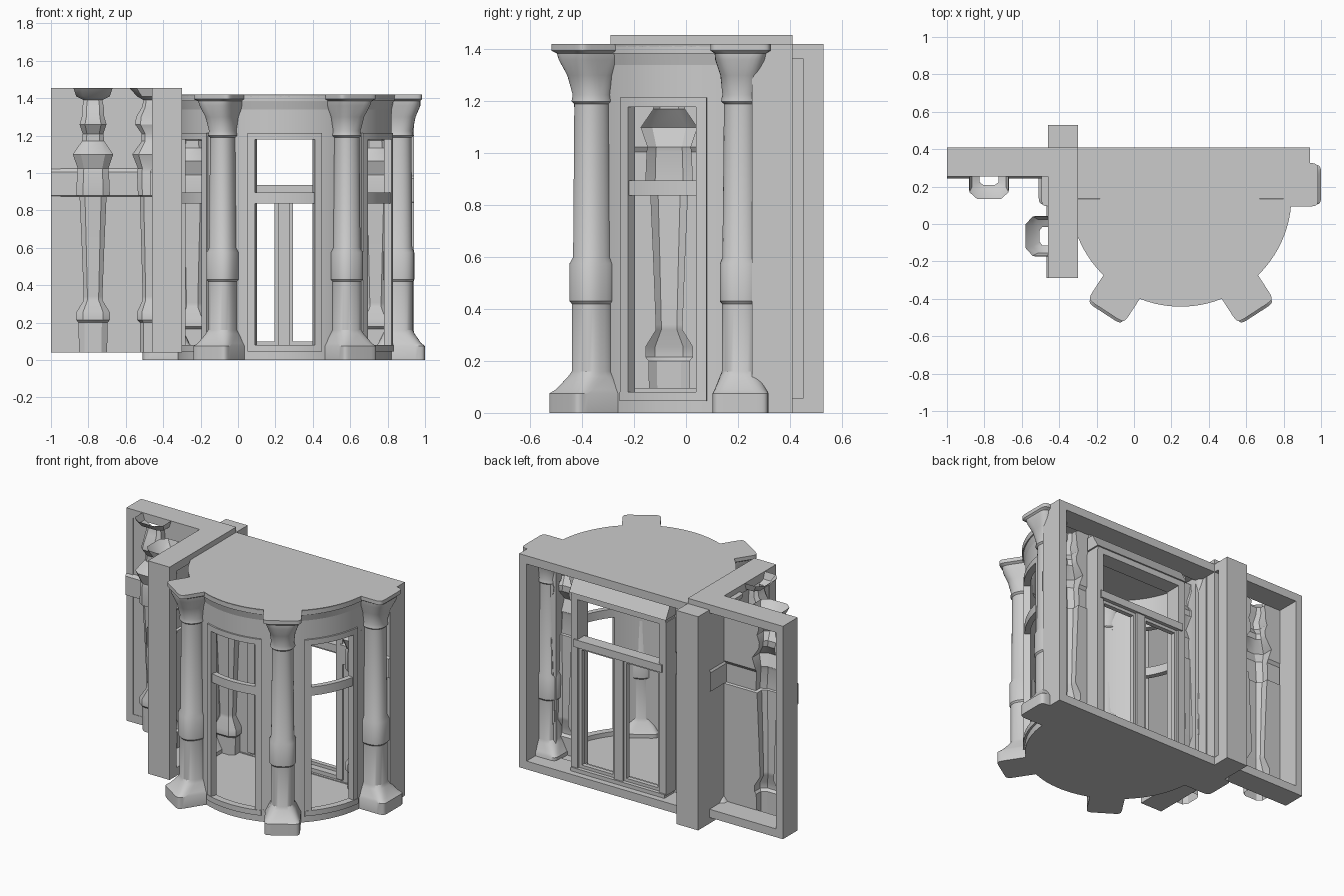
import bpy, bmesh
from math import sin, cos, radians, pi, copysign
from mathutils import Matrix, Vector

if "Cube" in bpy.data.objects:
    bpy.data.objects.remove(bpy.data.objects["Cube"])

CX, CY, ZT = 0.25, 0.15, 1.42      # bay centre and bay height


def make(name, verts, faces):
    me = bpy.data.meshes.new(name)
    bm = bmesh.new()
    vs = [bm.verts.new(v) for v in verts]
    for f in faces:
        bm.faces.new([vs[i] for i in f])
    bmesh.ops.recalc_face_normals(bm, faces=bm.faces)
    bm.to_mesh(me)
    bm.free()
    ob = bpy.data.objects.new(name, me)
    bpy.context.collection.objects.link(ob)
    return ob


def grid_faces(rows, cols, closed):
    n = cols if closed else cols - 1
    return [(r * cols + c, r * cols + (c + 1) % cols,
             (r + 1) * cols + (c + 1) % cols, (r + 1) * cols + c)
            for r in range(rows - 1) for c in range(n)]


def box(name, x0, x1, y0, y1, z0, z1):
    v = [(x, y, z) for z in (z0, z1) for x, y in ((x0, y0), (x1, y0), (x1, y1), (x0, y1))]
    return make(name, v, grid_faces(2, 4, True) + [(3, 2, 1, 0), (4, 5, 6, 7)])


def polar(r, deg):
    a = radians(deg)
    return CX + r * sin(a), CY - r * cos(a)


def arc_block(name, a0, a1, r0, r1, z0, z1, r1_top=None):
    """Curved bar around the bay centre, angles measured from the front."""
    n = max(2, int((a1 - a0) / 4) + 1)
    rt = r1_top or r1
    v = []
    for i in range(n + 1):
        a = a0 + (a1 - a0) * i / n
        v += [(*polar(r, a), z) for r, z in ((r0, z0), (r1, z0), (rt, z1), (r0, z1))]
    f = grid_faces(n + 1, 4, True) + [(0, 1, 2, 3), tuple(4 * n + k for k in (3, 2, 1, 0))]
    return make(name, v, f)


def prism(name, pts, z0, z1):
    n = len(pts)
    v = [(x, y, z) for z in (z0, z1) for x, y in pts]
    return make(name, v, grid_faces(2, n, True) + [tuple(range(n))[::-1], tuple(range(n, 2 * n))])


def frame(name, axis, u0, u1, d0, d1, z0, z1, t, tz):
    """Four boards round an open back; u runs along x or y."""
    for tag, a, b, lo, hi in (("side_a", u0, u0 + t, z0, z1), ("side_b", u1 - t, u1, z0, z1),
                              ("sill", u0 + t, u1 - t, z0, z0 + tz), ("head", u0 + t, u1 - t, z1 - tz, z1)):
        r = (a, b, d0, d1) if axis == "x" else (d0, d1, a, b)
        box(f"{name}_{tag}", *r, lo, hi)


# Tapered pilaster profile: height, half width, projection
PILASTER = [(0, .075, .07), (.16, .078, .07), (.175, .09, .085), (.215, .09, .085), (.28, .05, .055),
            (.30, .05, .055), (.56, .06, .062), (.835, .072, .07), (.84, .09, .08), (.965, .085, .085),
            (.985, .082, .08), (1.06, .108, .11), (1.13, .06, .06), (1.17, .055, .06), (1.22, .072, .095),
            (1.26, .06, .09), (1.31, .058, .06), (1.35, .05, .05), (1.37, .09, .085), (1.415, .105, .125)]


def wall_face(name, u0, u1, uc, z0, place):
    """Thin wall sheet with a pilaster in relief, hollow behind."""
    v = []
    for z, w, d in PILASTER:
        o = .014 if .838 < z < .97 else 0
        for u, dep in ((u0, o), (uc - w, o), (uc - w, d * .7), (uc - w * .6, d), (uc + w * .6, d),
                       (uc + w, d * .7), (uc + w, o), (u1, o)):
            v.append(place(u, dep, min(z + z0, 1.455)))
    return make(name, v, grid_faces(len(PILASTER), 8, False))


# Left wall and return wall, forming the inner corner
frame("left_wall", "x", -1, -.40, .255, .41, .04, 1.455, .05, .055)
wall_face("left_wall_face", -1, -.4, -.775, .04, lambda u, d, z: (u, .258 - d, z))
frame("return_wall", "y", -.29, .41, -.46, -.30, .04, 1.455, .07, .055)
wall_face("return_wall_face", -.29, .41, -.065, .04, lambda u, d, z: (-.455 - d, u, z))
frame("end_pier", "y", .25, .53, -.46, -.30, 0, ZT, .08, .055)
box("end_pier_face", -.46, -.445, .25, .53, 0, ZT)

# Back wall of the bay: frame, two relief panels, header
frame("back_wall", "x", -.44, .94, .255, .41, 0, ZT, .055, .055)
back = lambda u, d, z: (u, .26 - d, z)
wall_face("back_panel_left", -.44, -.09, -.245, .005, back)
wall_face("back_panel_right", .58, .94, .735, .005, back)
box("back_header", -.09, .58, .25, .27, 1.20, ZT)

# Back window: architrave, jambs, transom, sashes
box("back_window_head", -.10, .59, .25, .36, 1.20, 1.24)
prism_head = box("back_window_cornice", -.11, .60, .27, .37, 1.24, 1.33)
for v in prism_head.data.vertices:
    if v.co.z > 1.3 and v.co.y > .3:
        v.co.y -= .05
box("back_window_sill", -.10, .59, .27, .37, .045, .08)
box("back_window_transom", -.08, .57, .29, .37, .885, .935)
box("back_window_mullion", .213, .278, .30, .36, .08, .885)
for s in (-1, 1):
    m = .245 + s * .325
    box("back_window_jamb", m - .025, m + .025, .25, .36, .07, 1.22)
    a, b = sorted((.245 + s * .03, .245 + s * .30))
    frame("lower_sash", "x", a, b, .315, .345, .08, .885, .02, .02)

# Curved bay wall with three windows
WINDOWS = [(-79, -50), (-16, 16), (50, 79)]
R0, R1 = .54, .572
arc_block("bay_plinth_wall", -101, 101, R0, R1, 0, .08)
arc_block("bay_lintel", -101, 101, R0, R1, 1.178, 1.38)
arc_block("bay_cornice", -101, 101, R0, R1, 1.34, ZT, .592)
for a, b in ((-101, -79), (-50, -16), (16, 50), (79, 101)):
    arc_block("bay_pier", a, b, R0, R1, .08, 1.178)
for a, b in WINDOWS:
    arc_block("bay_transom", a, b, R0, .575, .838, .895)
    arc_block("bay_window_head_trim", a - 4, b + 4, .56, .582, 1.178, 1.215)
    arc_block("bay_window_sill_trim", a - 4, b + 4, .545, .585, .045, .08)
    for e0, e1 in ((a - 4, a), (b, b + 4)):
        arc_block("bay_jamb_trim", e0, e1, .56, .582, .08, 1.178)

# Roof and floor
arc = lambda r: [polar(r, a) for a in range(-100, 101, 5)]
prism("bay_roof", [(-.34, .41)] + arc(.59) + [(.94, .26), (.94, .41)], 1.385, ZT)
prism("bay_floor", [(-.34, .40)] + arc(.57) + [(.83, .40)], 0, .05)

# Columns: height, half width, half depth, radial shift, squareness
COLUMN = [(0, .108, .13, .01, 9), (.075, .108, .13, .01, 9), (.09, .10, .115, .005, 6), (.14, .08, .085, 0, 3),
          (.16, .072, .075, 0, 2.5), (.42, .072, .075, 0, 2.5), (.43, .08, .083, 0, 2.5), (.575, .08, .083, 0, 2.5),
          (.60, .07, .072, 0, 2.2), (1.19, .064, .068, 0, 2.2), (1.20, .076, .078, 0, 2.2),
          (1.225, .07, .074, 0, 2.2), (1.30, .078, .085, .005, 3), (1.36, .098, .105, .01, 4),
          (1.385, .10, .105, .01, 6), (1.395, .116, .115, .01, 9), (ZT, .116, .115, .01, 9)]


def column(name, x, y, deg):
    n = 32
    v = []
    for z, w, d, s, p in COLUMN:
        for i in range(n):
            c, q = cos(2 * pi * (i + .5) / n), sin(2 * pi * (i + .5) / n)
            v.append((copysign(abs(c) ** (2 / p), c) * w, copysign(abs(q) ** (2 / p), q) * d - s, z))
    k = len(COLUMN)
    f = grid_faces(k, n, True) + [tuple(range(n))[::-1], tuple(range((k - 1) * n, k * n))]
    ob = make(name, v, f)
    ob.data.transform(Matrix.Translation((x, y, 0)) @ Matrix.Rotation(radians(deg), 4, "Z"))


for s, side in ((-1, "left"), (1, "right")):
    column(f"front_column_{side}", *polar(.61, 33 * s), 33 * s)
    column(f"side_column_{side}", CX - .005 + .615 * s, .21, 90 * s)

# Smooth shading with crisp edges
for ob in bpy.context.collection.objects:
    ob.select_set(True)
    bpy.context.view_layer.objects.active = ob
bpy.ops.object.shade_smooth_by_angle(angle=radians(32))
